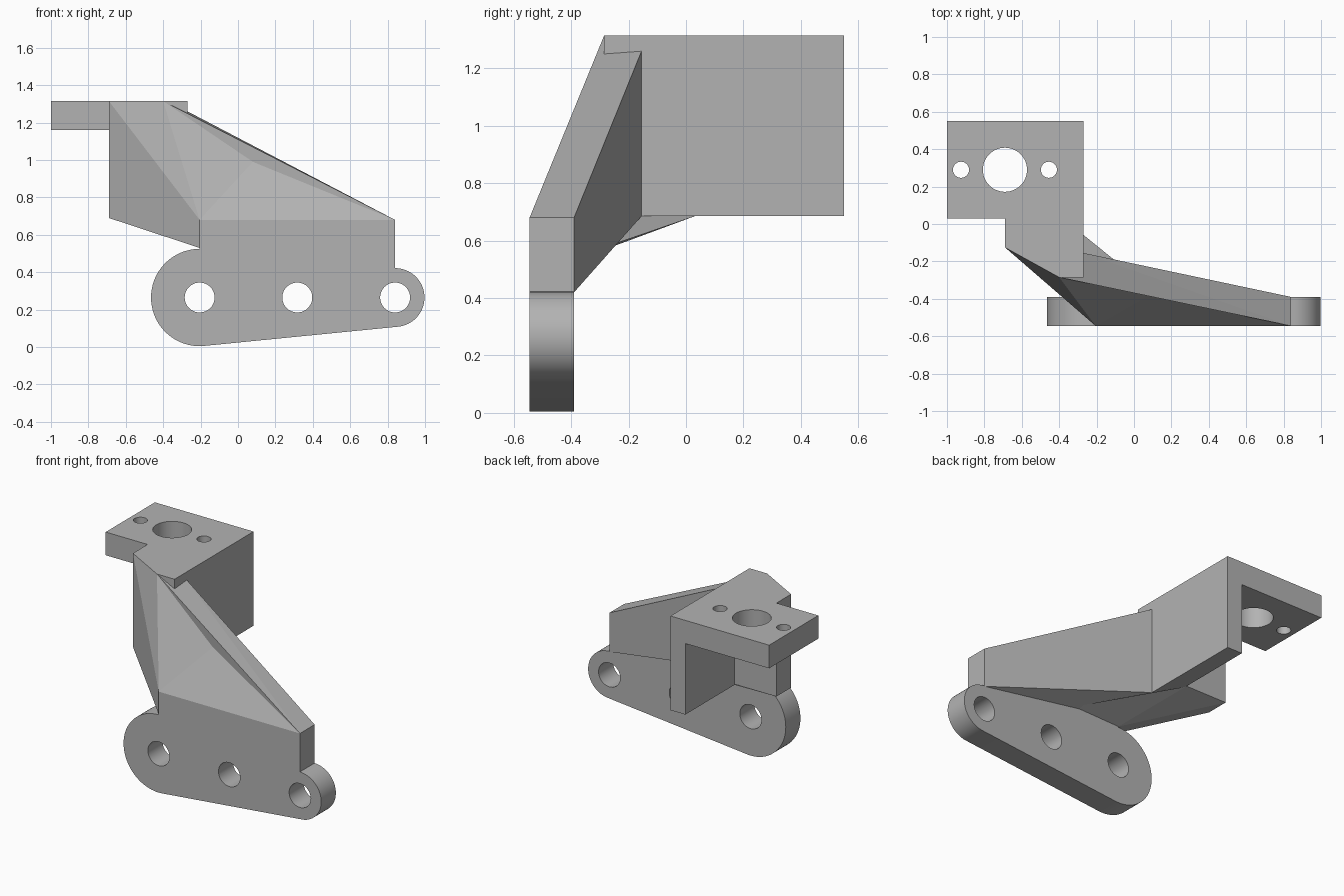
import bpy, bmesh
from math import sin, cos, pi
from mathutils import Matrix, Vector

cube = bpy.data.objects.get("Cube")
if cube:
    bpy.data.objects.remove(cube, do_unlink=True)

grey = bpy.data.materials.new("plain_grey")
grey.use_nodes = True
grey.diffuse_color = (0.45, 0.45, 0.45, 1)
grey.node_tree.nodes["Principled BSDF"].inputs["Base Color"].default_value = grey.diffuse_color


def finish(name, bm):
    bmesh.ops.recalc_face_normals(bm, faces=bm.faces)
    mesh = bpy.data.meshes.new(name)
    bm.to_mesh(mesh)
    bm.free()
    mesh.materials.append(grey)
    obj = bpy.data.objects.new(name, mesh)
    bpy.context.collection.objects.link(obj)
    return obj


def hull(name, points):
    """Convex solid around the given points."""
    bm = bmesh.new()
    for p in points:
        bm.verts.new(p)
    res = bmesh.ops.convex_hull(bm, input=bm.verts)
    loose = [v for v in bm.verts if not v.link_faces]
    bmesh.ops.delete(bm, geom=loose, context='VERTS')
    bmesh.ops.dissolve_limit(bm, angle_limit=0.002, verts=bm.verts, edges=bm.edges)
    return finish(name, bm)


def box(name, x, y, z):
    return hull(name, [(a, b, c) for a in x for b in y for c in z])


def prism(name, outline, z0, z1):
    """Straight vertical extrusion of an outline."""
    bm = bmesh.new()
    face = bm.faces.new([bm.verts.new((x, y, z0)) for x, y in outline])
    ext = bmesh.ops.extrude_face_region(bm, geom=[face])
    verts = [g for g in ext["geom"] if isinstance(g, bmesh.types.BMVert)]
    bmesh.ops.translate(bm, verts=verts, vec=(0, 0, z1 - z0))
    return finish(name, bm)


def drill(name, centre, radius, axis):
    bm = bmesh.new()
    rot = Matrix.Rotation(pi / 2, 4, 'X') if axis == 'Y' else Matrix()
    bmesh.ops.create_cone(bm, cap_ends=True, segments=48, radius1=radius, radius2=radius,
                          depth=0.5, matrix=Matrix.Translation(centre) @ rot)
    return finish(name, bm)


def cut(obj, cutter):
    mod = obj.modifiers.new("cut", 'BOOLEAN')
    mod.operation = 'DIFFERENCE'
    mod.solver = 'EXACT'
    mod.object = cutter
    cutter.hide_render = True
    bpy.context.view_layer.objects.active = obj
    bpy.ops.object.modifier_apply(modifier=mod.name)
    bpy.data.objects.remove(cutter, do_unlink=True)


def smooth(obj):
    bpy.ops.object.select_all(action='DESELECT')
    obj.select_set(True)
    bpy.context.view_layer.objects.active = obj
    bpy.ops.object.shade_smooth_by_angle(angle=0.5)


FRONT, BACK = -0.545, -0.39      # lower plate faces
LEFT, RIGHT = -0.205, 0.84       # lobe centres
HOLE_Z, TOP, SHELF = 0.265, 0.68, 1.315

# Lower plate: two round lobes joined by tangents, with three bolt holes
rim = [(cx + r * cos(2 * pi * i / 96), y, HOLE_Z + r * sin(2 * pi * i / 96))
       for cx, r in ((LEFT, 0.26), (RIGHT, 0.157)) for i in range(96) for y in (FRONT, BACK)]
lower_plate = hull("lower_plate", rim)
for x in (LEFT, 0.317, RIGHT):
    cut(lower_plate, drill("bolt_cutter", (x, -0.47, HOLE_Z), 0.08, 'Y'))
smooth(lower_plate)
box("plate_upper", (LEFT, RIGHT), (FRONT, BACK), (0.4, TOP))

# Top shelf with one large hole and two small ones
shelf = prism("top_shelf", [(-1, 0.55), (-1, 0.03), (-0.69, 0.03), (-0.69, -0.125),
                            (-0.4, -0.285), (-0.27, -0.285), (-0.27, 0.55)], 1.16, SHELF)
for x, r in ((-0.925, 0.043), (-0.69, 0.118), (-0.455, 0.043)):
    cut(shelf, drill("shelf_cutter", (x, 0.29, 1.24), r, 'Z'))
smooth(shelf)

# Side wall under the shelf
box("side_wall", (-0.38, -0.27), (-0.155, 0.55), (0.685, SHELF))

# Shared corners of the slanted bodies
peak = Vector((-0.4, -0.285, SHELF))
front_left = Vector((LEFT, FRONT, TOP))
front_right = Vector((RIGHT, FRONT, TOP))
wall_edge = [(-0.27, -0.155, 1.26), (-0.27, -0.155, 0.685)]
left_foot = [(LEFT, FRONT, 0.53), (LEFT, BACK, 0.53)]

# Slanted web from the plate to the side wall, with a shallow front recess
web = hull("slanted_web", [peak, front_left, front_right, left_foot[0],
                           (LEFT, BACK, TOP), (RIGHT, BACK, TOP), (RIGHT, BACK, 0.42),
                           (RIGHT, FRONT, 0.42), (0.14, BACK, 0.54)] + wall_edge)
corners = [peak, front_left, front_right]
out = Vector((0, -0.1, 0))
cut(web, hull("recess_cutter", corners + [c + out for c in corners]
              + [(0.12, -0.45, 0.86), (0.08, -0.38, 0.99)]))

# Front wall flowing down to the left end of the plate
wall_ends = [(x, y, z) for x, y in ((-0.69, -0.125), (-0.69, 0.03), (-0.38, 0.03))
             for z in (0.69, SHELF)]
hull("front_wall", [peak, front_left] + left_foot + wall_edge + wall_ends)

# Wedge below the front wall
hull("under_wedge", [(-0.69, 0.03, 0.69), (-0.69, -0.125, 0.69), (-0.38, 0.03, 0.685),
                     (0.14, BACK, 0.54), wall_edge[1]] + left_foot)
